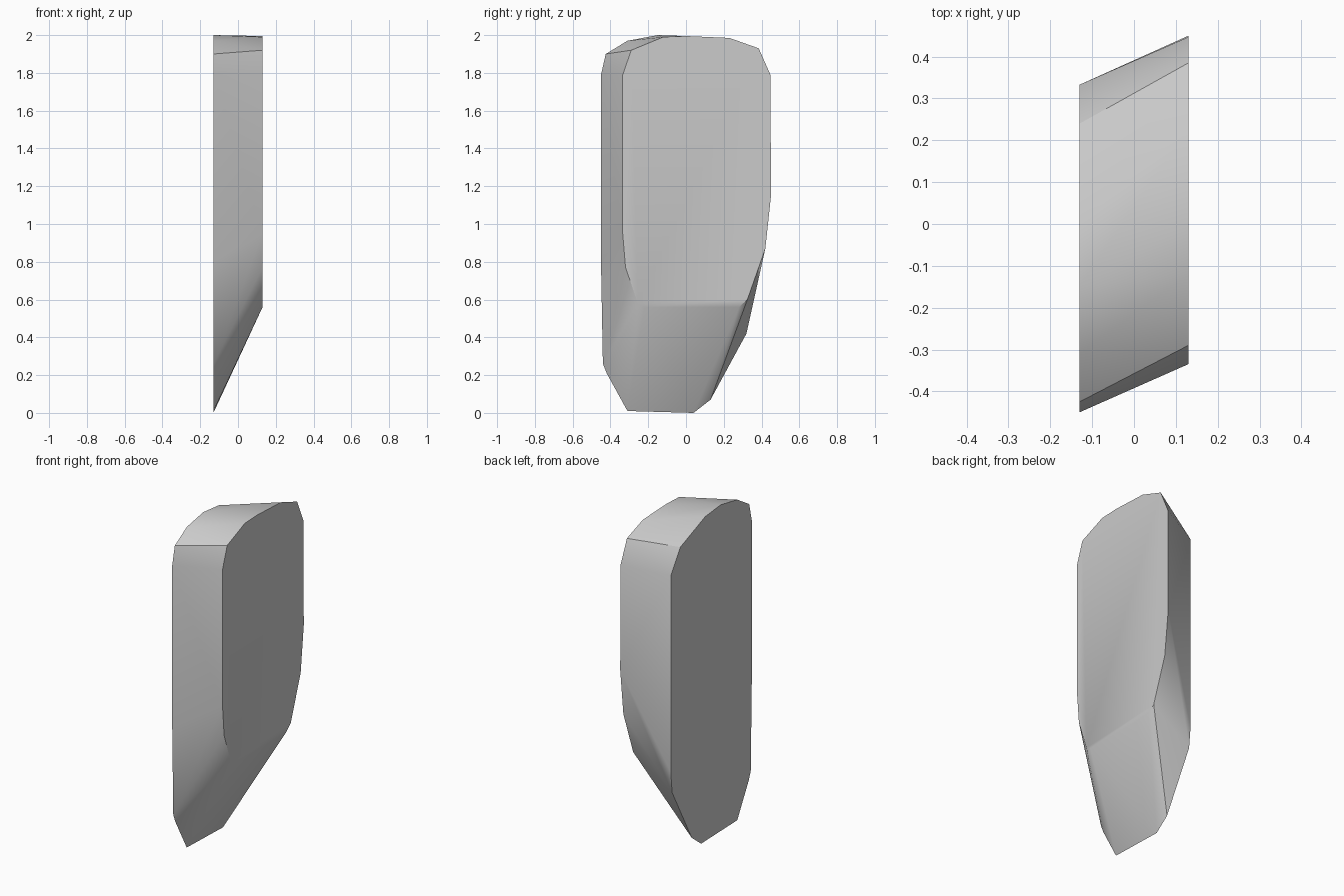
import bpy
import bmesh
import math

cube = bpy.data.objects.get("Cube")
if cube:
    bpy.data.objects.remove(cube, do_unlink=True)

# Plain grey finish
grey = bpy.data.materials.new("plain grey")
grey.use_nodes = True
color = (0.6, 0.6, 0.6, 1.0)
grey.diffuse_color = color
grey.node_tree.nodes["Principled BSDF"].inputs["Base Color"].default_value = color

# Side outlines (y, z): the right one is long, the left one is cut short below
right_outline = [
    (-0.31, 0.01), (0.04, 0.0), (0.13, 0.07), (0.32, 0.42), (0.333, 0.55),
    (0.333, 1.75), (0.24, 1.89), (0.0, 1.985), (-0.15, 2.0), (-0.31, 1.97),
    (-0.425, 1.9), (-0.45, 1.79), (-0.45, 0.8), (-0.44, 0.26), (-0.42, 0.21),
]
left_outline = [
    (-0.255, 0.58), (-0.22, 0.56), (0.28, 0.56), (0.325, 0.6), (0.42, 0.87),
    (0.45, 1.15), (0.447, 1.79), (0.385, 1.93), (0.23, 1.985), (0.0, 1.995),
    (-0.12, 1.99), (-0.29, 1.92), (-0.335, 1.79), (-0.335, 0.95), (-0.32, 0.77),
]

# Slab body skinned between the two outlines
half_width = 0.13
bm = bmesh.new()
for x, outline in ((-half_width, right_outline), (half_width, left_outline)):
    for y, z in outline:
        bm.verts.new((x, y, z))
bmesh.ops.convex_hull(bm, input=bm.verts[:])
loose = [v for v in bm.verts if not v.link_faces]
bmesh.ops.delete(bm, geom=loose, context="VERTS")
bmesh.ops.dissolve_limit(bm, angle_limit=math.radians(0.5),
                         verts=bm.verts[:], edges=bm.edges[:])
bmesh.ops.recalc_face_normals(bm, faces=bm.faces[:])

mesh = bpy.data.meshes.new("slab_body")
bm.to_mesh(mesh)
bm.free()
mesh.materials.append(grey)
body = bpy.data.objects.new("slab_body", mesh)
bpy.context.collection.objects.link(body)

# Soft facets with crisp side rims
bpy.ops.object.select_all(action="DESELECT")
body.select_set(True)
bpy.context.view_layer.objects.active = body
bpy.ops.object.shade_smooth_by_angle(angle=math.radians(30))
